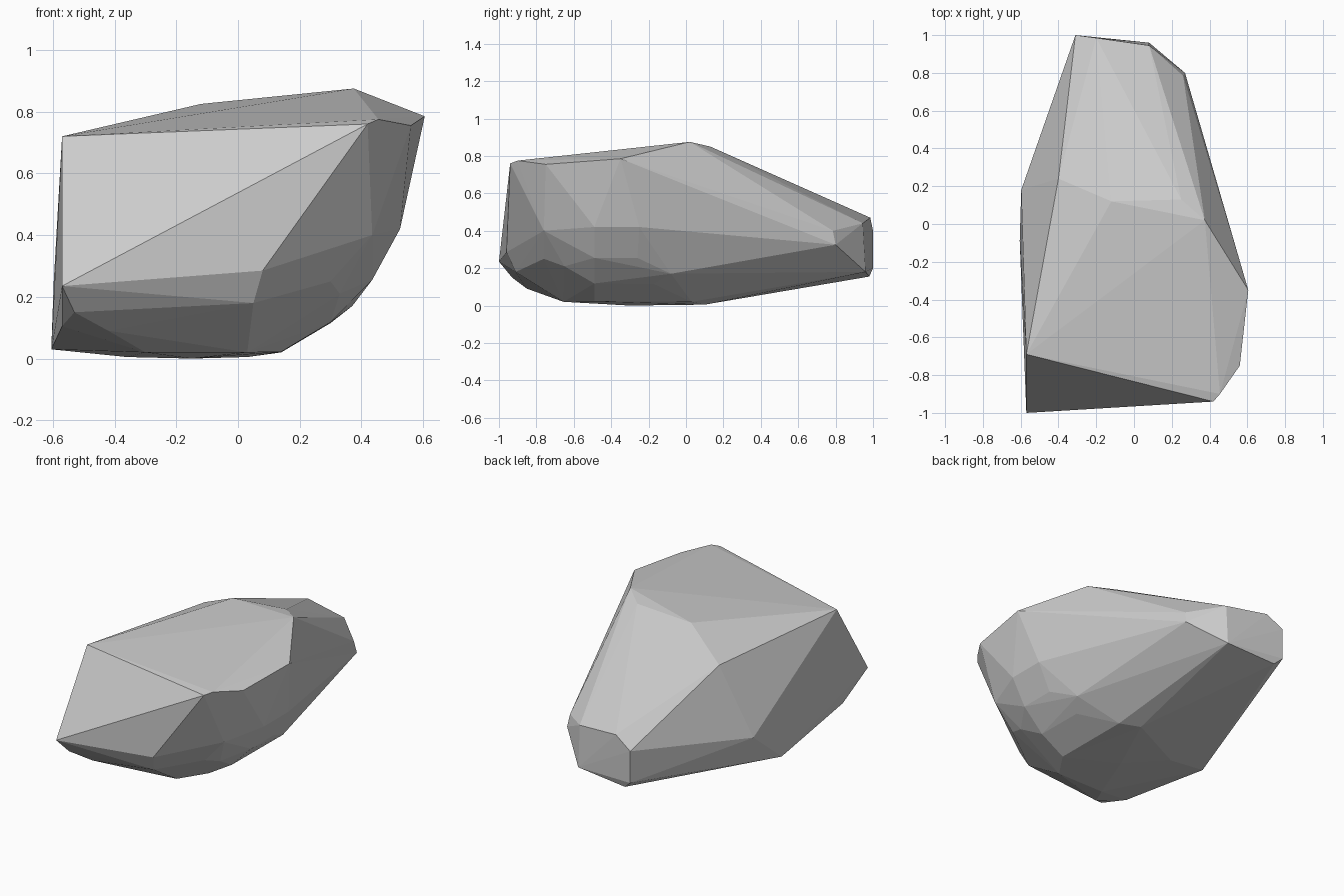
import bpy, bmesh

# Corner points of a chipped boulder, grouped by region
top = [(-.57, -.69, .72), (.42, -.94, .76), (.455, -.90, .775), (.56, -.75, .755),
       (.605, -.35, .785), (.375, .02, .875), (.25, .13, .85), (-.12, .12, .825),
       (-.40, .24, .678)]
back = [(-.31, 1, .40), (-.31, 1, .20), (-.26, .98, .155), (-.20, .985, .47),
        (.08, .945, .44), (.08, .96, .18), (.26, .785, .40), (.27, .80, .325)]
front = [(-.57, -1, .235), (.08, -.96, .285), (.05, -.91, .18), (-.53, -.93, .15),
         (-.42, -.85, .09), (-.57, -.75, .105)]
right = [(.435, -.76, .40), (.525, -.49, .42), (.525, -.25, .42), (.30, -.76, .25),
         (.33, -.65, .21), (.435, -.49, .255), (.435, -.26, .255), (.37, -.08, .17),
         (.30, -.49, .118), (.30, -.17, .115)]
bottom = [(-.605, -.09, .03), (-.597, .18, .25), (-.30, -.655, .02), (.03, -.655, .02),
          (.14, -.49, .022), (.14, .03, .02), (.03, .10, .005), (-.36, -.09, .005),
          (-.15, -.30, 0)]

# Wrap the points in a faceted shell
bm = bmesh.new()
for p in top + back + front + right + bottom:
    bm.verts.new(p)
hull = bmesh.ops.convex_hull(bm, input=bm.verts[:])
loose = {v for v in hull["geom_interior"] + hull["geom_unused"]
         if isinstance(v, bmesh.types.BMVert)}
bmesh.ops.delete(bm, geom=list(loose), context='VERTS')
bmesh.ops.recalc_face_normals(bm, faces=bm.faces[:])
mesh = bpy.data.meshes.new("boulder")
bm.to_mesh(mesh)
bm.free()

# Plain stone colour
stone = bpy.data.materials.new("grey_stone")
stone.diffuse_color = (.6, .6, .6, 1)
mesh.materials.append(stone)
boulder = bpy.data.objects.new("boulder", mesh)
bpy.context.collection.objects.link(boulder)
